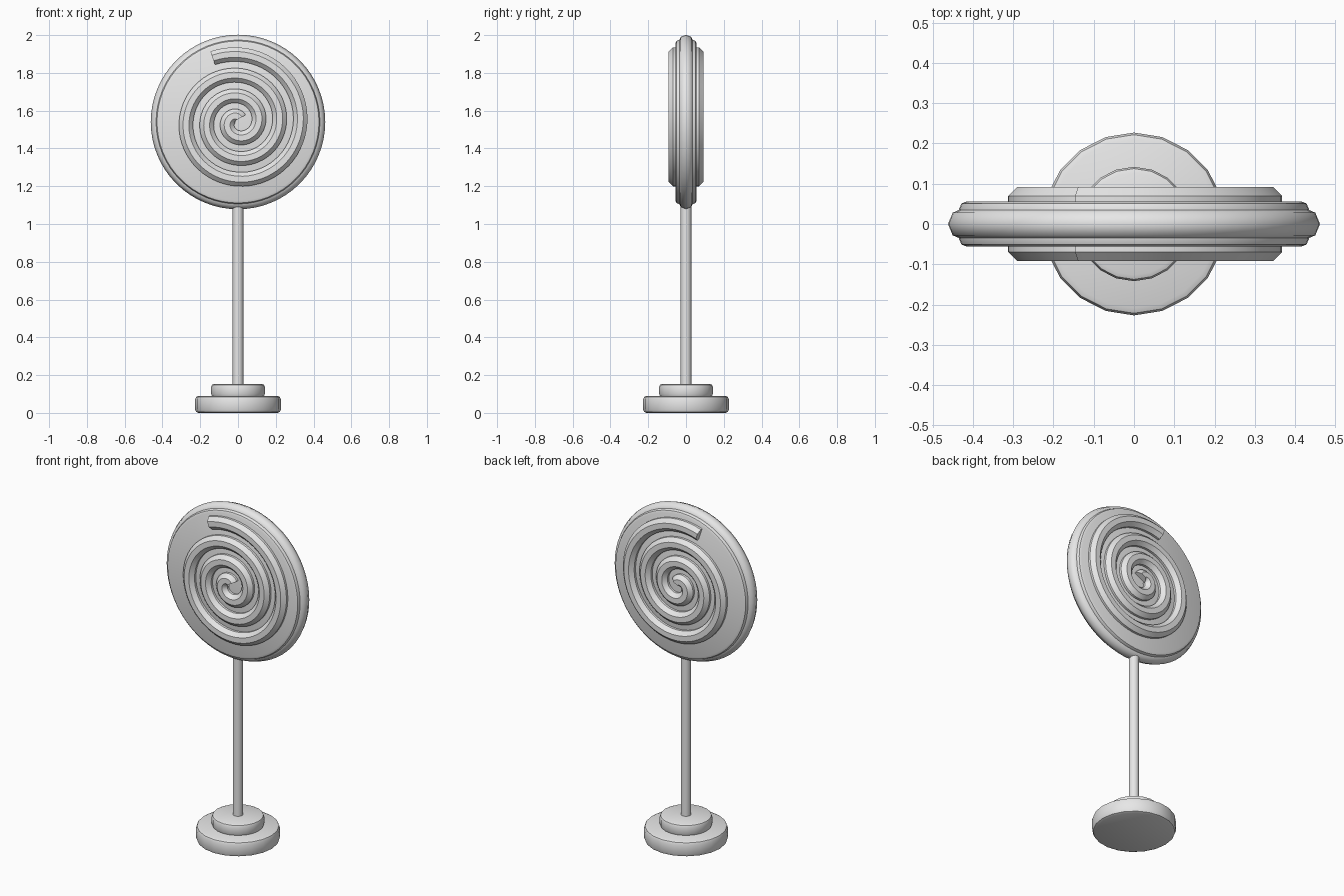
import bpy, bmesh, math
from mathutils import Vector, Matrix

if "Cube" in bpy.data.objects:
    bpy.data.objects.remove(bpy.data.objects["Cube"])

grey = bpy.data.materials.new("plain_grey")
grey.diffuse_color = (0.8, 0.8, 0.8, 1)
grey.use_nodes = True
grey.node_tree.nodes["Principled BSDF"].inputs["Base Color"].default_value = grey.diffuse_color
DISC_Z = 1.54


def finish(obj, angle=35):
    obj.data.materials.clear()
    obj.data.materials.append(grey)
    bpy.ops.object.select_all(action='DESELECT')
    obj.select_set(True)
    bpy.context.view_layer.objects.active = obj
    bpy.ops.object.shade_smooth_by_angle(angle=math.radians(angle))


def from_bmesh(name, bm):
    bmesh.ops.recalc_face_normals(bm, faces=bm.faces)
    mesh = bpy.data.meshes.new(name)
    bm.to_mesh(mesh)
    bm.free()
    obj = bpy.data.objects.new(name, mesh)
    bpy.context.collection.objects.link(obj)
    return obj


def cylinder(name, radius, low, high, sides, bevel=0, upright=True):
    """Round part with softened rims; lies along y when not upright."""
    bm = bmesh.new()
    bmesh.ops.create_cone(bm, cap_ends=True, segments=sides, radius1=radius,
                          radius2=radius, depth=high - low)
    if bevel:
        rims = [e for e in bm.edges if abs(e.verts[0].co.z - e.verts[1].co.z) < 1e-5]
        bmesh.ops.bevel(bm, geom=rims, offset=bevel, segments=2, profile=0.5,
                        affect='EDGES')
    if upright:
        move = Matrix.Translation((0, 0, (low + high) / 2))
    else:
        move = Matrix.Translation((0, 0, DISC_Z)) @ Matrix.Rotation(math.pi / 2, 4, 'X')
    bm.transform(move)
    finish(from_bmesh(name, bm))


def spiral(name, y, start=0.19, end=3.31, pitch=0.11, tube=0.0405, steps=200):
    """Eight-sided tube swept along a flat spiral, flat side outwards."""
    bm = bmesh.new()
    rings = []
    for i in range(steps + 1):
        k = start + (end - start) * i / steps
        a, r = k * math.tau, k * pitch
        slope = pitch / math.tau
        tangent = Vector((slope * math.cos(a) - r * math.sin(a), 0,
                          slope * math.sin(a) + r * math.cos(a))).normalized()
        side = Vector((tangent.z, 0, -tangent.x))
        centre = Vector((r * math.cos(a), y, DISC_Z + r * math.sin(a)))
        ring = []
        for j in range(8):
            b = (j + 0.5) * math.tau / 8
            ring.append(bm.verts.new(centre + tube * (math.cos(b) * side
                                     + math.sin(b) * Vector((0, 1, 0)))))
        rings.append(ring)
    for p, q in zip(rings, rings[1:]):
        for j in range(8):
            n = (j + 1) % 8
            bm.faces.new((p[j], p[n], q[n], q[j]))
    bm.faces.new(rings[0])
    bm.faces.new(rings[-1])
    finish(from_bmesh(name, bm))


# stepped stand and pole
cylinder("base", 0.227, 0, 0.09, 20, 0.018)
cylinder("base_step", 0.142, 0.085, 0.153, 20, 0.015)
cylinder("pole", 0.028, 0.14, 1.14, 16)

# round sweet with a rounded rim
cylinder("disc", 0.434, -0.056, 0.056, 64, 0.018, upright=False)
bpy.ops.mesh.primitive_torus_add(major_radius=0.422, minor_radius=0.04,
                                 major_segments=64, minor_segments=8,
                                 location=(0, 0, DISC_Z),
                                 rotation=(math.pi / 2, 0, 0))
rim = bpy.context.object
rim.name = "rim"
finish(rim, 50)

# raised swirl on both faces
spiral("front_swirl", -0.054)
spiral("back_swirl", 0.054)
